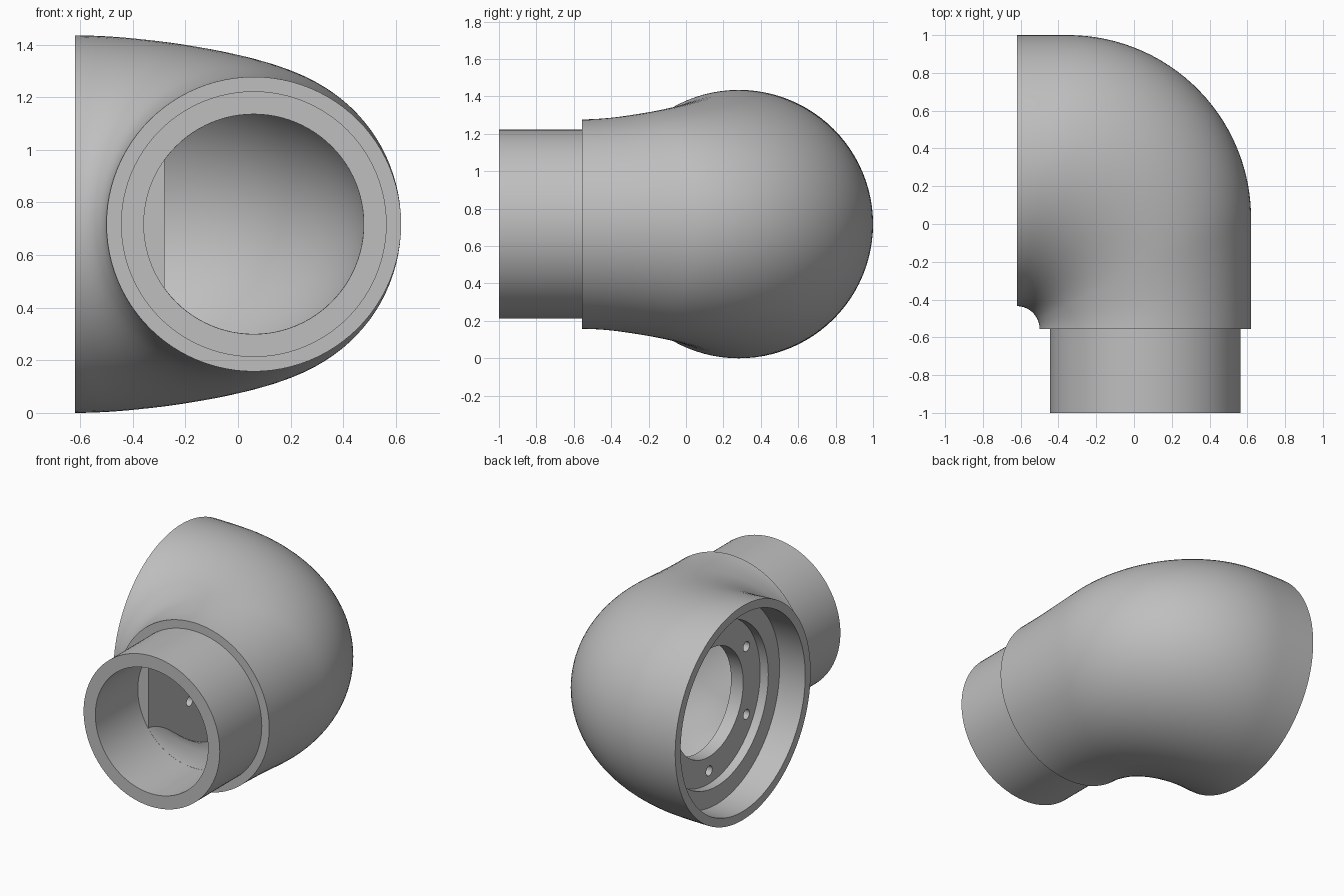
import bpy, bmesh
from math import sin, cos, pi, sqrt, radians
from mathutils import Vector, Matrix

cube = bpy.data.objects.get("Cube")
if cube:
    bpy.data.objects.remove(cube, do_unlink=True)

grey = bpy.data.materials.new("plain grey")
grey.use_nodes = True
colour = (0.52, 0.52, 0.52, 1)
grey.diffuse_color = colour
grey.node_tree.nodes["Principled BSDF"].inputs["Base Color"].default_value = colour

MID_Z = 0.7175             # height of both pipe axes
PIVOT = (-0.62, -0.555)    # corner the elbow bends around
INNER = 0.12               # bend radius on the inside of the elbow
SOCKET_Y = 0.2825          # axis of the wide socket
SPIGOT_X = 0.06            # axis of the spigot
SIDES, RINGS = 96, 48


def make_object(name, bm):
    bmesh.ops.recalc_face_normals(bm, faces=bm.faces[:])
    mesh = bpy.data.meshes.new(name)
    bm.to_mesh(mesh)
    bm.free()
    mesh.materials.append(grey)
    obj = bpy.data.objects.new(name, mesh)
    bpy.context.collection.objects.link(obj)
    return obj


def outer_reach(t):
    """Distance from the pivot to the rounded outside corner of the elbow."""
    r, cx, cy = 0.97, 0.27, 0.585
    if t < pi / 2 and 1.555 * sin(t) / cos(t) < cx:
        return 1.555 / cos(t)
    if 1.24 * cos(t) / sin(t) < cy:
        return 1.24 / sin(t)
    along = cx * sin(t) + cy * cos(t)
    across = cx * cos(t) - cy * sin(t)
    return along + sqrt(r * r - across * across)


def elbow(name, scale_start, scale_end, cut_x=None):
    """Loft of ellipses turning from the socket plane to the spigot plane."""
    bm = bmesh.new()
    rings = []
    for i in range(RINGS + 1):
        f = i / RINGS
        t = f * pi / 2
        ease = f * f * (3 - 2 * f)
        reach = outer_reach(t)
        scale = scale_start + (scale_end - scale_start) * ease
        middle = (INNER + reach) / 2
        wide = (reach - INNER) / 2 * scale
        high = (MID_Z + (0.56 - MID_Z) * ease) * scale
        ring = []
        for k in range(SIDES):
            a = 2 * pi * k / SIDES
            d = middle + wide * cos(a)
            ring.append(bm.verts.new((PIVOT[0] + d * sin(t), PIVOT[1] + d * cos(t),
                                      MID_Z + high * sin(a))))
        rings.append(ring)
    for a, b in zip(rings, rings[1:]):
        for k in range(SIDES):
            n = (k + 1) % SIDES
            bm.faces.new((a[k], a[n], b[n], b[k]))
    bm.faces.new(rings[0])
    bm.faces.new(rings[-1])
    if cut_x is not None:
        cut = bmesh.ops.bisect_plane(bm, geom=bm.verts[:] + bm.edges[:] + bm.faces[:],
                                     plane_co=(cut_x, 0, 0), plane_no=(1, 0, 0), clear_inner=True)
        edges = [e for e in cut["geom_cut"] if isinstance(e, bmesh.types.BMEdge)]
        bmesh.ops.edgeloop_fill(bm, edges=edges)
    return make_object(name, bm)


def cylinder(name, radius, start, end, sides=SIDES):
    """Closed cylinder between two points."""
    start, end = Vector(start), Vector(end)
    axis = end - start
    turn = axis.to_track_quat('Z', 'Y').to_matrix().to_4x4()
    bm = bmesh.new()
    bmesh.ops.create_cone(bm, cap_ends=True, segments=sides, radius1=radius, radius2=radius,
                          depth=axis.length,
                          matrix=Matrix.Translation((start + end) / 2) @ turn)
    return make_object(name, bm)


def along_x(name, radius, x0, x1, y=SOCKET_Y, z=MID_Z, sides=SIDES):
    return cylinder(name, radius, (x0, y, z), (x1, y, z), sides)


def along_y(name, radius, y0, y1):
    return cylinder(name, radius, (SPIGOT_X, y0, MID_Z), (SPIGOT_X, y1, MID_Z))


def combine(target, tool, operation):
    mod = target.modifiers.new("combine", 'BOOLEAN')
    mod.operation, mod.solver, mod.object = operation, 'EXACT', tool
    bpy.context.view_layer.update()
    graph = bpy.context.evaluated_depsgraph_get()
    mesh = bpy.data.meshes.new_from_object(target.evaluated_get(graph))
    target.modifiers.clear()
    target.data = mesh
    bpy.data.objects.remove(tool, do_unlink=True)


# Outer shell and spigot
body = elbow("elbow_fitting", 1, 1)
combine(body, along_y("spigot", 0.505, -1, -0.5), 'UNION')

# Hollow bend behind the flat flange, and the bore through the spigot
combine(body, elbow("cavity", 0.9, 0.745, cut_x=-0.28), 'DIFFERENCE')
combine(body, along_y("bore", 0.418, -1.1, -0.55), 'DIFFERENCE')

# Stepped socket, then the opening in the flange
for name, radius, depth in (("socket", 0.66, -0.43), ("step", 0.54, -0.37),
                            ("flange_opening", 0.36, -0.2)):
    combine(body, along_x(name, radius, -0.7, depth), 'DIFFERENCE')

# Six screw holes around the flange
for i in range(6):
    a = radians(30 + 60 * i)
    hole = along_x("screw_hole", 0.033, -0.5, -0.2, SOCKET_Y + 0.455 * cos(a),
                   MID_Z + 0.455 * sin(a), 24)
    combine(body, hole, 'DIFFERENCE')

# Smooth shading with crisp rims
body.data.materials.clear()
body.data.materials.append(grey)
for obj in bpy.context.selected_objects:
    obj.select_set(False)
body.select_set(True)
bpy.context.view_layer.objects.active = body
bpy.ops.object.shade_smooth_by_angle(angle=radians(30))
